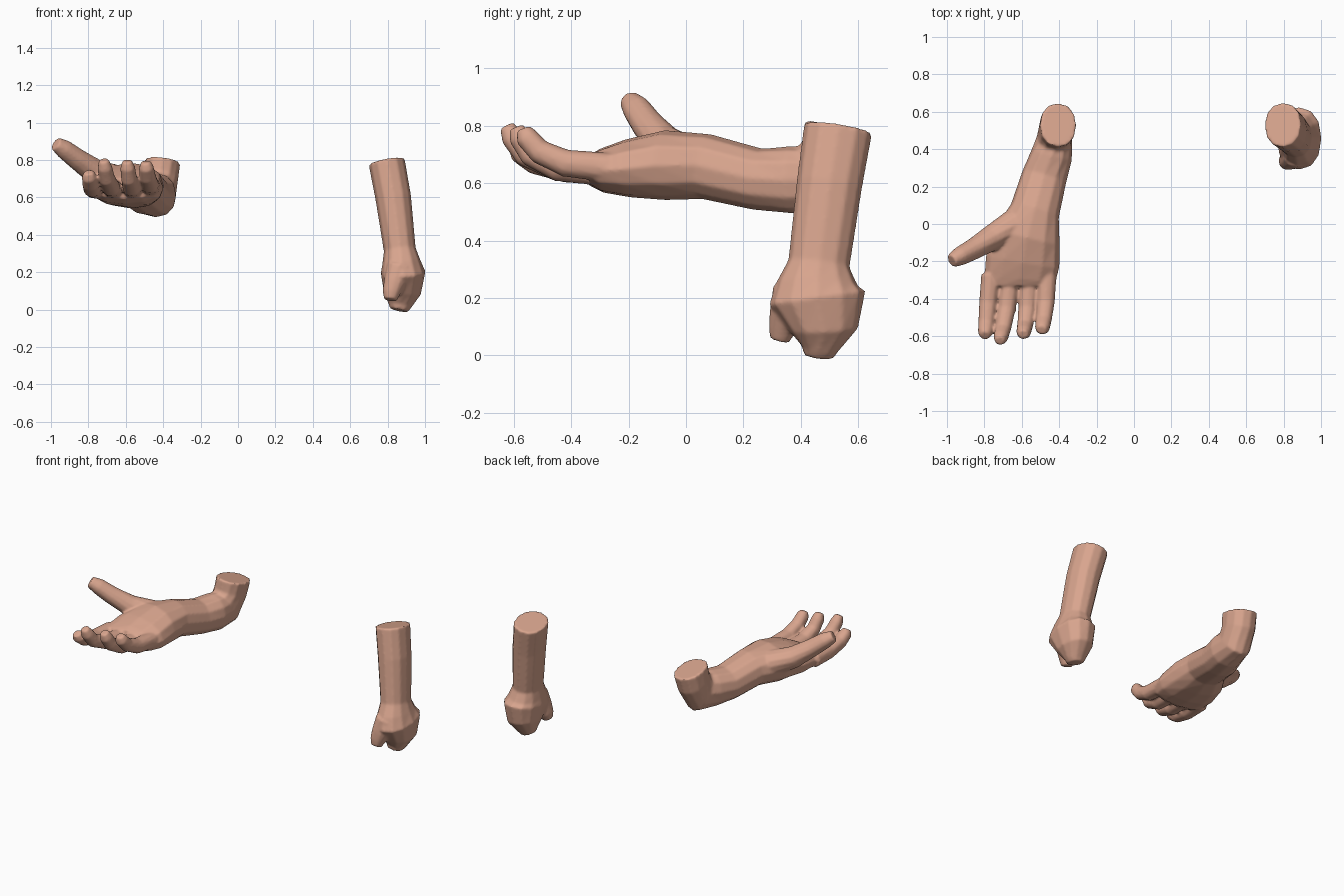
import bpy, bmesh, math
from mathutils import Vector

if "Cube" in bpy.data.objects:
    bpy.data.objects.remove(bpy.data.objects["Cube"])

skin = bpy.data.materials.new("skin")
skin.diffuse_color = (0.69, 0.375, 0.27, 1)
skin.use_nodes = True
skin.node_tree.nodes["Principled BSDF"].inputs["Base Color"].default_value = skin.diffuse_color
SIDES = 12


def tube(bm, rows, power=0.9):
    """Loft capped oval rings along a path; row = x, y, z, half width, half depth."""
    pts = [Vector(r[:3]) for r in rows]
    rings = []
    for i, r in enumerate(rows):
        t = (pts[min(i + 1, len(pts) - 1)] - pts[max(i - 1, 0)]).normalized()
        x = Vector((1, 0, 0))
        side = (x - t * x.dot(t)).normalized()
        up = t.cross(side)
        depth = r[4] if len(r) > 4 else r[3]
        ring = []
        for k in range(SIDES):
            a = 2 * math.pi * k / SIDES
            c, s = (math.copysign(abs(v) ** power, v) for v in (math.cos(a), math.sin(a)))
            ring.append(bm.verts.new(pts[i] + side * c * r[3] + up * s * depth))
        rings.append(ring)
    for a, b in zip(rings, rings[1:]):
        for k in range(SIDES):
            j = (k + 1) % SIDES
            bm.faces.new((a[k], a[j], b[j], b[k]))
    bm.faces.new(rings[0])
    bm.faces.new(rings[-1])


def limb(name, tubes):
    """Merge several tubes into one continuous smooth skin."""
    bm = bmesh.new()
    for rows in tubes:
        tube(bm, rows)
    bmesh.ops.recalc_face_normals(bm, faces=bm.faces[:])
    me = bpy.data.meshes.new(name)
    bm.to_mesh(me)
    bm.free()
    me.materials.append(skin)
    ob = bpy.data.objects.new(name, me)
    bpy.context.collection.objects.link(ob)
    rm = ob.modifiers.new("merge", "REMESH")
    rm.mode = "VOXEL"
    rm.voxel_size = 0.008
    rm.use_smooth_shade = True
    sm = ob.modifiers.new("soften", "SMOOTH")
    sm.factor = 0.5
    sm.iterations = 5


# bent arm: stub, elbow, forearm, palm
open_arm = [
    (-.405, .53, .79, .097, .12), (-.415, .51, .70, .095, .115),
    (-.425, .46, .62, .095, .13), (-.44, .37, .612, .112, .118),
    (-.48, .25, .614, .122, .108), (-.53, .07, .658, .134, .114),
    (-.572, -.07, .663, .18, .122), (-.595, -.2, .652, .2, .102),
    (-.61, -.29, .645, .192, .078), (-.61, -.335, .648, .18, .055)]
# four curled fingers of the open hand
finger_paths = [
    [(-.765, -.27, .645), (-.78, -.42, .65), (-.79, -.53, .675), (-.795, -.58, .71), (-.797, -.597, .735)],
    [(-.66, -.27, .64), (-.68, -.45, .655), (-.70, -.56, .70), (-.712, -.605, .76), (-.718, -.625, .80)],
    [(-.56, -.27, .64), (-.57, -.45, .655), (-.582, -.54, .70), (-.59, -.578, .76), (-.593, -.592, .795)],
    [(-.465, -.27, .655), (-.472, -.42, .67), (-.482, -.51, .71), (-.49, -.555, .76), (-.493, -.567, .79)]]
radii = [.052, .048, .043, .04, .026]
fingers = [[p + (r,) for p, r in zip(path, radii)] for path in finger_paths]
thumb = [(-.64, .0, .69, .08), (-.76, -.075, .735, .068), (-.86, -.135, .805, .056),
         (-.93, -.172, .858, .05), (-.975, -.197, .888, .036)]
limb("open_hand_arm", [open_arm, thumb] + fingers)

# hanging arm with closed fist
fist_arm = [
    (.795, .53, .79, .098, .12), (.83, .5, .6, .096, .115),
    (.865, .463, .32, .086, .108), (.873, .457, .25, .104, .142),
    (.883, .457, .2, .12, .17), (.878, .48, .09, .1, .12),
    (.865, .465, .02, .062, .062), (.86, .462, -.003, .048, .052)]
fist_thumb = [(.865, .375, .22, .075), (.835, .347, .14, .058),
              (.82, .335, .09, .048), (.815, .325, .052, .034)]
limb("fist_arm", [fist_arm, fist_thumb])
